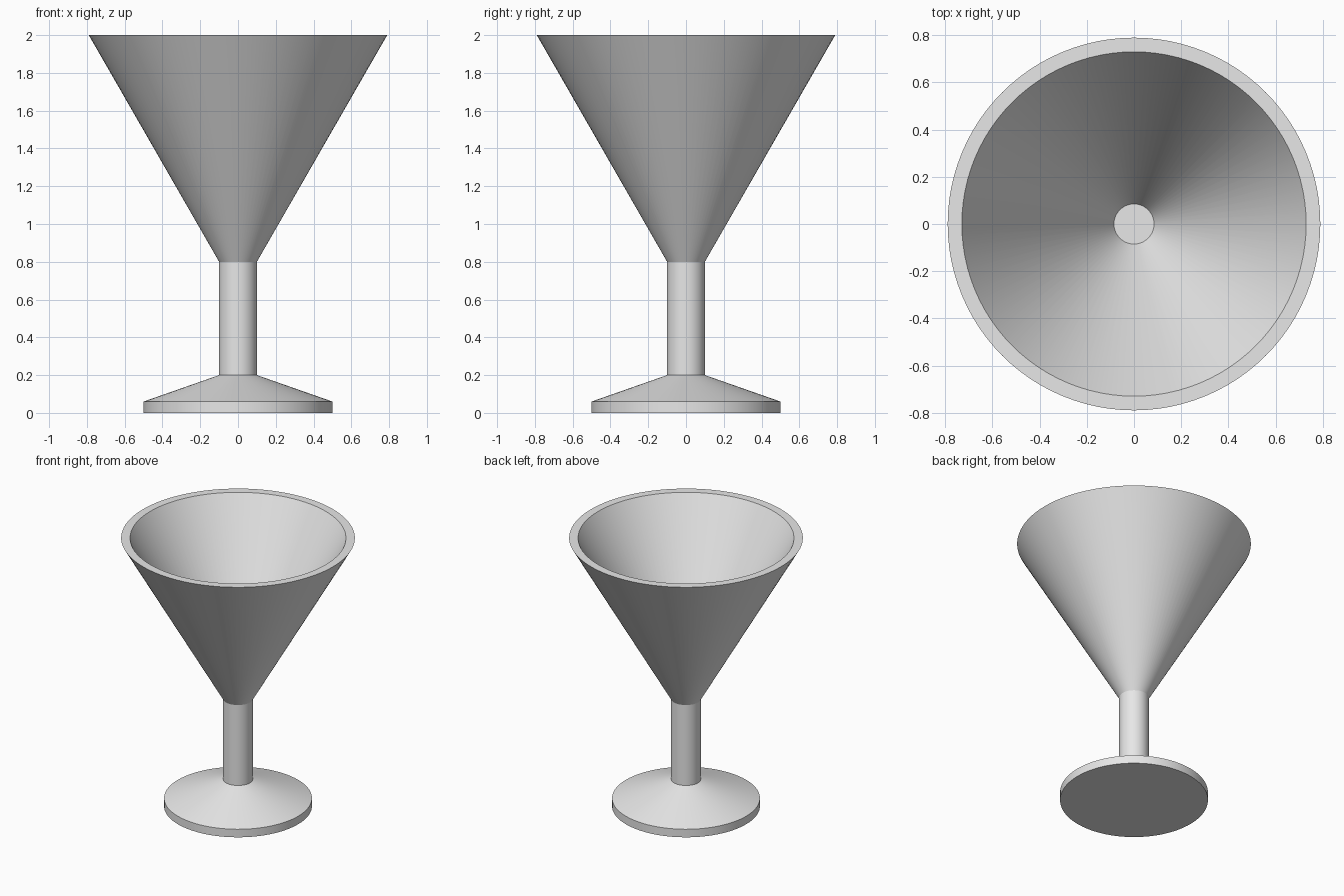
import bpy
import bmesh
import math

cube = bpy.data.objects.get("Cube")
if cube:
    bpy.data.objects.remove(cube, do_unlink=True)

SEGMENTS = 96

# Single grey material
grey = bpy.data.materials.new("light grey")
grey.use_nodes = True
colour = (0.8, 0.8, 0.8, 1)
grey.diffuse_color = colour
grey.node_tree.nodes["Principled BSDF"].inputs["Base Color"].default_value = colour


def lathe(name, profile):
    """Spin an (radius, height) profile about z; radius 0 closes with a cap."""
    bm = bmesh.new()
    rings = []
    for r, z in profile:
        ring = []
        for i in range(SEGMENTS):
            a = 2 * math.pi * i / SEGMENTS
            ring.append(bm.verts.new((r * math.cos(a), r * math.sin(a), z)))
        rings.append(ring)
    for low, high in zip(rings, rings[1:]):
        for i in range(SEGMENTS):
            j = (i + 1) % SEGMENTS
            bm.faces.new((low[i], low[j], high[j], high[i]))
    return bm, rings


def finish(name, bm):
    mesh = bpy.data.meshes.new(name)
    bm.to_mesh(mesh)
    bm.free()
    mesh.materials.append(grey)
    obj = bpy.data.objects.new(name, mesh)
    bpy.context.collection.objects.link(obj)
    bpy.ops.object.select_all(action="DESELECT")
    obj.select_set(True)
    bpy.context.view_layer.objects.active = obj
    bpy.ops.object.shade_smooth_by_angle(angle=math.radians(15))


# Foot: flat disc rising in a shallow cone to the stem
bm, rings = lathe("foot", [(0.5, 0), (0.5, 0.06), (0.1, 0.2)])
bm.faces.new(rings[0][::-1])
finish("foot", bm)

# Stem
bm, rings = lathe("stem", [(0.1, 0.2), (0.1, 0.8)])
finish("stem", bm)

# Bowl: outer cone, flat rim, inner cone and small flat floor
bm, rings = lathe("bowl", [(0.1, 0.8), (0.79, 2), (0.73, 2), (0.085, 0.87)])
bm.faces.new(rings[-1])
finish("bowl", bm)
